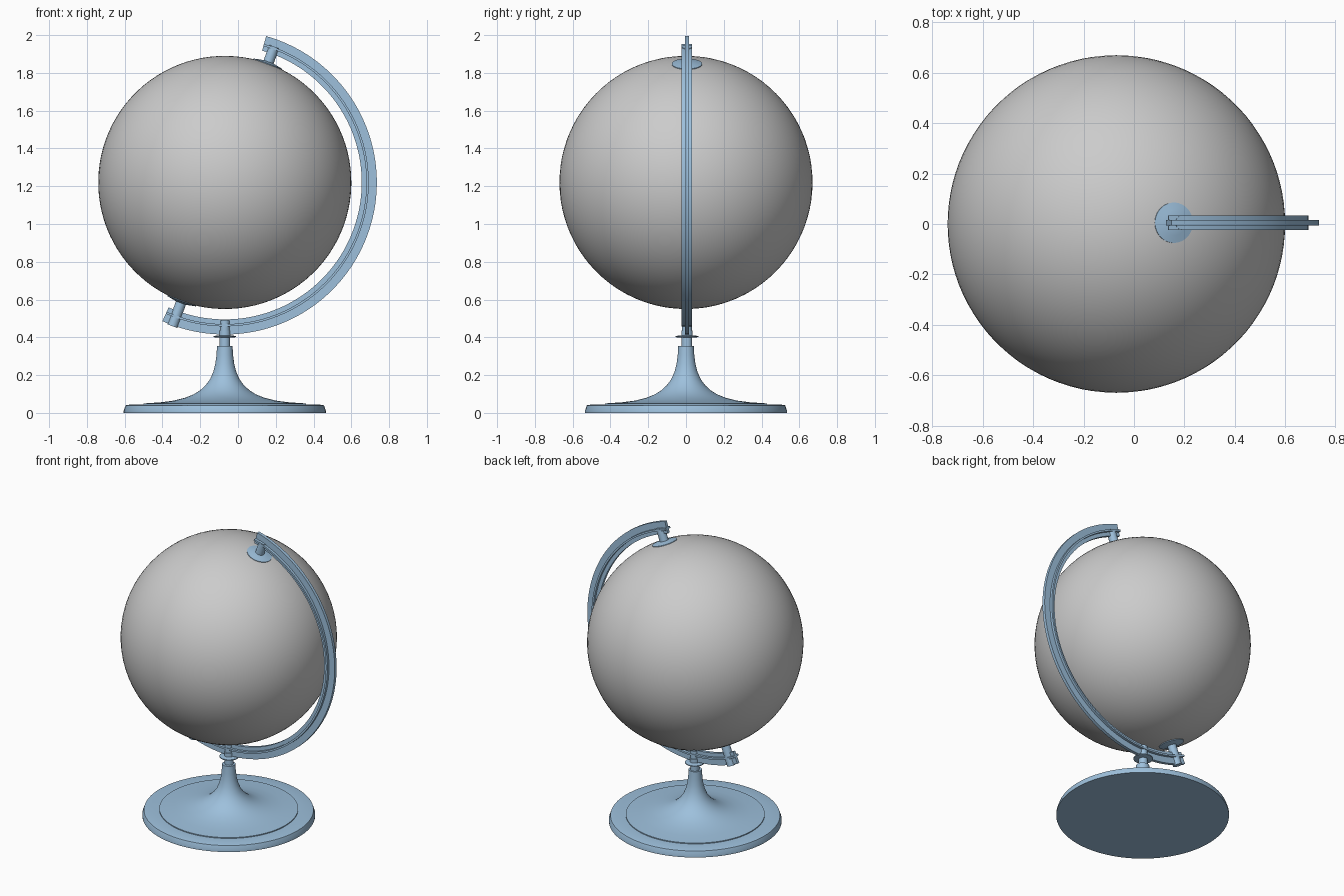
import bpy, bmesh, math
from mathutils import Vector, Matrix

if "Cube" in bpy.data.objects:
    bpy.data.objects.remove(bpy.data.objects["Cube"])

CX, CZ, R = -0.07, 1.22, 0.67      # globe centre and radius
ARM_Y = 0.005
TILT = math.radians(20)

blue = bpy.data.materials.new("blue_metal")
blue.diffuse_color = (0.34, 0.53, 0.72, 1)
blue.use_nodes = True
blue.node_tree.nodes["Principled BSDF"].inputs["Base Color"].default_value = blue.diffuse_color


def finish(name, bm, mat=None, matrix=None, angle=30):
    bmesh.ops.remove_doubles(bm, verts=bm.verts, dist=1e-5)
    bmesh.ops.recalc_face_normals(bm, faces=bm.faces)
    me = bpy.data.meshes.new(name)
    bm.to_mesh(me)
    bm.free()
    ob = bpy.data.objects.new(name, me)
    bpy.context.collection.objects.link(ob)
    if matrix:
        ob.matrix_world = matrix
    if mat:
        me.materials.append(mat)
    bpy.ops.object.select_all(action='DESELECT')
    ob.select_set(True)
    bpy.context.view_layer.objects.active = ob
    bpy.ops.object.shade_smooth_by_angle(angle=math.radians(angle))
    return ob


def lathe(name, profile, matrix, steps=64):
    """Spin (radius, height) points around the local z axis."""
    bm = bmesh.new()
    vs = [bm.verts.new((r, 0, z)) for r, z in profile]
    es = [bm.edges.new(p) for p in zip(vs, vs[1:])]
    bmesh.ops.spin(bm, geom=vs + es, cent=(0, 0, 0), axis=(0, 0, 1),
                   angle=math.tau, steps=steps, use_merge=True)
    return finish(name, bm, blue, matrix)


# Globe, tilted on its axis
axis = Matrix.Translation((CX, 0, CZ)) @ Matrix.Rotation(TILT, 4, 'Y')
bm = bmesh.new()
bmesh.ops.create_uvsphere(bm, u_segments=96, v_segments=48, radius=R)
finish("globe", bm, matrix=axis)

# Base with concave trumpet column
upright = Matrix.Translation((CX, 0, 0))
lathe("base", [(0, 0), (0.535, 0), (0.535, 0.012), (0.525, 0.04), (0.515, 0.043),
               (0.43, 0.044), (0.43, 0.05), (0.34, 0.056), (0.27, 0.065),
               (0.21, 0.08), (0.165, 0.098), (0.13, 0.12), (0.10, 0.148),
               (0.077, 0.18), (0.06, 0.22), (0.05, 0.26), (0.044, 0.305),
               (0.041, 0.355), (0, 0.355)], upright, 96)

# Neck with collar, reaching up through the arm
lathe("neck", [(0, 0.34), (0.028, 0.34), (0.028, 0.398), (0.06, 0.401), (0.06, 0.407),
               (0.03, 0.411), (0.03, 0.435), (0.026, 0.437), (0.026, 0.49), (0, 0.49)],
      Matrix.Translation((CX, ARM_Y, 0)), 32)

# Arm: cross-shaped section (radius, y) swept around the globe
web, fl = 0.0105, 0.028
half = [(0.725, web), (0.750, web), (0.750, fl), (0.762, fl), (0.762, web), (0.805, web)]
section = half + [(r, -y) for r, y in reversed(half)]
bm = bmesh.new()
rings = []
N = 96
for i in range(N + 1):
    a = math.radians(74.2 - 188.4 * i / N)
    rings.append([bm.verts.new((r * math.cos(a), y, r * math.sin(a))) for r, y in section])
for a, b in zip(rings, rings[1:]):
    for k in range(len(section)):
        j = (k + 1) % len(section)
        bm.faces.new((a[k], a[j], b[j], b[k]))
bm.faces.new(rings[0])
bm.faces.new(rings[-1])
finish("arm", bm, blue, Matrix.Translation((CX, ARM_Y, CZ)))

# Pivot pins and pole caps at both ends of the axis
for tag, turn, top in (("upper", 0, 0.765), ("lower", math.pi, 0.81)):
    m = Matrix.Translation((0, ARM_Y, 0)) @ axis @ Matrix.Rotation(turn, 4, 'Y')
    lathe(tag + "_pin", [(0, 0.66), (0.028, 0.66), (0.028, top), (0, top)], m, 32)
    lathe(tag + "_cap", [(0, 0.655), (0.08, 0.664), (0.08, 0.669), (0.05, 0.675),
                         (0.028, 0.679), (0, 0.679)], m, 48)
